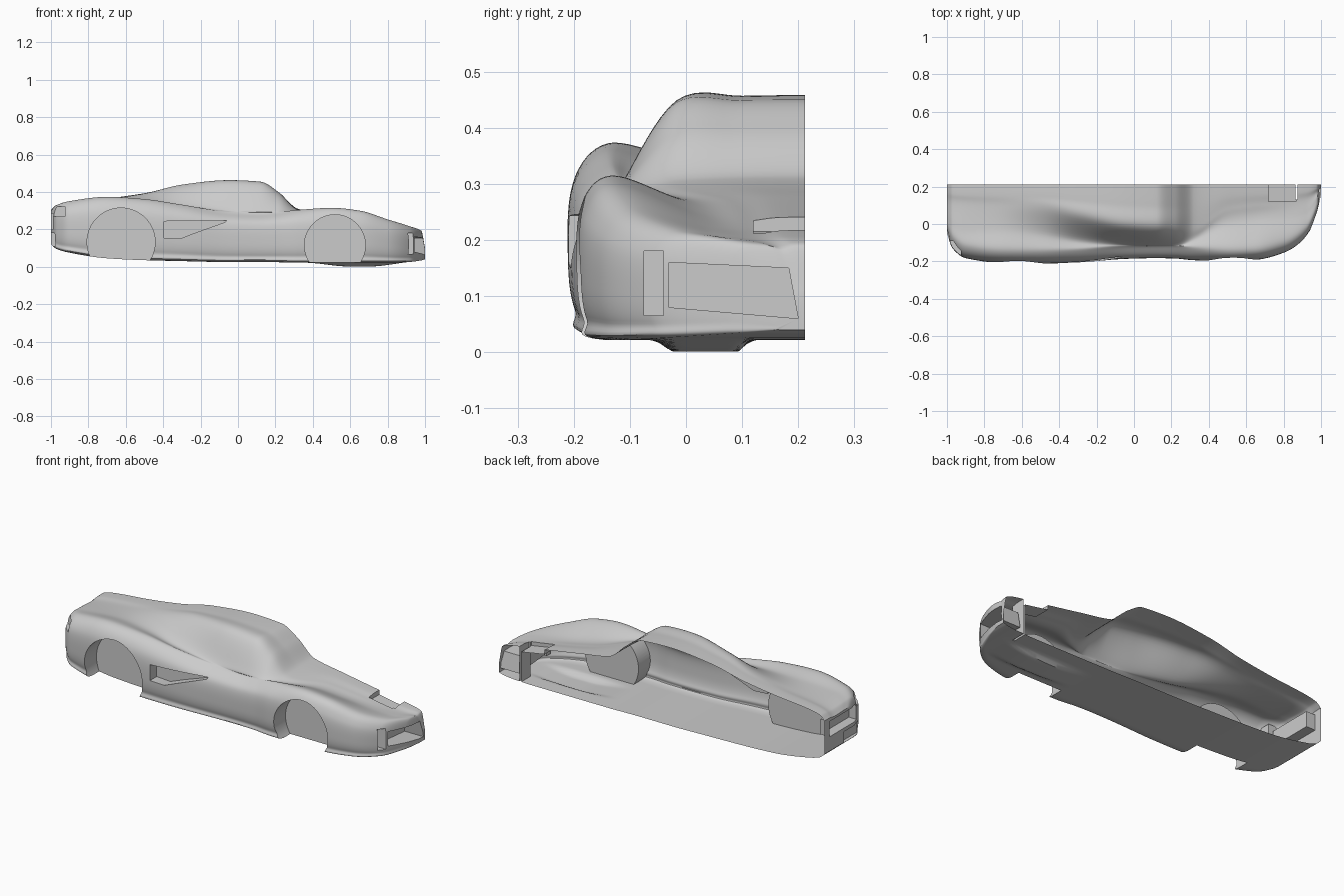
import bpy, bmesh, math
from mathutils import Vector

if "Cube" in bpy.data.objects:
    bpy.data.objects.remove(bpy.data.objects["Cube"])

MID = 0.212   # centre plane of the car: the half shell is open here

# Stations along the body: x, outer y, centre z, roof edge y, shoulder y, shoulder z, fender z, floor z
STATIONS = [
    (-1.00, -0.05, .305, .12,  .04, .300, .295, .120),
    (-0.97, -0.13, .330, .11,  .00, .328, .325, .095),
    (-0.90, -.182, .345, .10, -.03, .343, .348, .075),
    (-0.70, -.208, .365, .09, -.03, .355, .372, .045),
    (-0.50, -.211, .393, .08, -.05, .345, .360, .035),
    (-0.30, -.205, .436, .04, -.08, .325, .330, .030),
    (-0.05, -.186, .458, -.01, -.10, .315, .290, .025),
    (0.12, -.182, .450, -.02, -.11, .308, .284, .025),
    (0.22, -.184, .395, -.02, -.11, .300, .290, .024),
    (0.32, -.193, .310, -.02, -.08, .290, .302, .022),
    (0.50, -.198, .277, .08,  .00, .270, .315, .022),
    (0.65, -.191, .252, .10,  .02, .247, .300, .022),
    (0.80, -.153, .228, .11,  .035, .225, .253, .022),
    (0.92, -.068, .210, .13,  .06, .208, .214, .026),
    (0.98, .070, .192, .17,  .14, .191, .189, .034),
    (1.00, .160, .100, .198, .187, .098, .095, .040),
]


def smooth_columns(rows, steps):
    """Monotone interpolation of every column against the first one."""
    def slope(i, k):
        sec = lambda a: (rows[a + 1][k] - rows[a][k]) / (rows[a + 1][0] - rows[a][0])
        if i == 0:
            return sec(0)
        if i == len(rows) - 1:
            return sec(i - 1)
        a, b = sec(i - 1), sec(i)
        return 2 * a * b / (a + b) if a * b > 0 else 0
    out = []
    for i in range(len(rows) - 1):
        p, q = rows[i], rows[i + 1]
        h = q[0] - p[0]
        for s in range(steps):
            t = s / steps
            vals = [p[0] + h * t]
            for k in range(1, len(p)):
                vals.append((2*t**3 - 3*t*t + 1) * p[k] + (t**3 - 2*t*t + t) * h * slope(i, k)
                            + (3*t*t - 2*t**3) * q[k] + (t**3 - t*t) * h * slope(i + 1, k))
            out.append(vals)
    return out + [list(rows[-1])]


def bump(v, a, b, c, d):
    """Smooth plateau: rises from a to b, falls from c to d."""
    t = max(0, min(1, (v - a) / (b - a), (d - v) / (d - c)))
    return t * t * (3 - 2 * t)


def section(x, yo, zc, yr, ys, zs, zf, zb):
    """Half cross-section from the top centre round the side to the floor centre."""
    w, h = MID - yo, zf - zb
    pts = [(MID, zc), ((MID + yr) / 2, zc - .001), (yr, zc - .007), (ys, zs),
           (yo + .16 * w, zf), (yo + .02 * w, zf - .2 * h), (yo, zb + .4 * h),
           (yo + .03 * w, zb + .13 * h), (yo + .12 * w, zb), (MID, zb)]
    pts = [Vector(p) for p in pts]
    ext = [Vector((2 * MID - pts[1].x, pts[1].y))] + pts + [pts[-1]]
    out = []
    for i in range(1, len(pts)):
        a, b, c, d = ext[i - 1:i + 3]
        floor = i == len(pts) - 1
        steps = 24 if floor else 8
        if floor:
            a, d = 2 * b - c, 2 * c - b
        for s in range(steps):
            t = s / steps
            p = 0.5 * (2 * b + (c - a) * t + (2*a - 5*b + 4*c - d) * t*t
                       + (3*b - a - 3*c + d) * t**3)
            if floor:                    # shallow keel under the nose
                p.y -= .021 * bump(x, .35, .6, .7, .93) * bump(p.x, -.06, -.02, .09, .12)
            out.append(p)
    out.append(pts[-1])
    return [(x, min(p.x, MID), max(p.y, 0.0)) for p in out]


def make_object(name, bm):
    bmesh.ops.recalc_face_normals(bm, faces=bm.faces)
    mesh = bpy.data.meshes.new(name)
    bm.to_mesh(mesh)
    bm.free()
    ob = bpy.data.objects.new(name, mesh)
    bpy.context.collection.objects.link(ob)
    return ob


def prism(name, outline, axis, lo, hi):
    """Extrude a 2D outline along an axis (outline uses the two other axes in order)."""
    bm = bmesh.new()
    rings = []
    for d in (lo, hi):
        ring = []
        for u, v in outline:
            co = [u, v]
            co.insert(axis, d)
            ring.append(bm.verts.new(co))
        rings.append(ring)
    n = len(outline)
    bm.faces.new(rings[0])
    bm.faces.new(rings[1])
    for i in range(n):
        j = (i + 1) % n
        bm.faces.new((rings[0][i], rings[0][j], rings[1][j], rings[1][i]))
    ob = make_object(name, bm)
    ob.hide_render = True
    return ob


def rect(u0, u1, v0, v1):
    return [(u0, v0), (u1, v0), (u1, v1), (u0, v1)]


def circle(cx, cz, r, n=64):
    return [(cx + r * math.cos(2 * math.pi * i / n), cz + r * math.sin(2 * math.pi * i / n))
            for i in range(n)]


# Body: closed loft of the half car
bm = bmesh.new()
rings = [[bm.verts.new(p) for p in section(*row)] for row in smooth_columns(STATIONS, 8)]
for a, b in zip(rings, rings[1:]):
    n = len(a)
    for i in range(n):
        j = (i + 1) % n
        bm.faces.new((a[i], a[j], b[j], b[i]))
bm.faces.new(rings[0])
bm.faces.new(rings[-1])
body = make_object("body_shell", bm)

# Openings: wheel wells, side vent, nose intakes, bonnet duct, tail recesses
X, Y, Z = 0, 1, 2
cutters = [
    prism("rear_wheel_well", circle(-.625, .132, .182), Y, -.3, -.09),
    prism("front_wheel_well", circle(.518, .115, .163), Y, -.3, -.09),
    prism("side_vent", [(-.395, .243), (-.06, .248), (-.07, .238), (-.22, .185),
                        (-.31, .15), (-.395, .155)], Y, -.3, -.15),
    prism("nose_intake", [(-.03, .16), (.183, .15), (.2, .06), (-.03, .08)], X, .885, 1.1),
    prism("nose_slot", rect(-.075, -.04, .065, .18), X, .885, 1.1),
    prism("bonnet_duct", [(.72, .35), (.72, .215), (.866, .19), (.866, .35)], Y, .12, .3),
    prism("duct_gap", rect(.864, .875, .13, .3), Z, -.1, .4),
    prism("tail_recess", rect(-.08, .17, .2, .285), X, -1.1, -.945),
    prism("tail_lamp", rect(-.25, -.09, .268, .322), X, -1.1, -.925),
    prism("tail_vent", rect(-.11, .04, .11, .18), X, -1.1, -.97),
]
bpy.context.view_layer.objects.active = body
body.select_set(True)
for cutter in cutters:
    mod = body.modifiers.new(cutter.name, 'BOOLEAN')
    mod.operation = 'DIFFERENCE'
    mod.solver = 'EXACT'
    mod.object = cutter
    bpy.ops.object.modifier_apply(modifier=mod.name)
    bpy.data.objects.remove(cutter)

# Open the shell along the centre plane
bm = bmesh.new()
bm.from_mesh(body.data)
cap = [f for f in bm.faces if all(v.co.y > MID - 1e-4 for v in f.verts)]
bmesh.ops.delete(bm, geom=cap, context='FACES')
bm.to_mesh(body.data)
bm.free()
bpy.ops.object.shade_smooth_by_angle(angle=math.radians(35))
